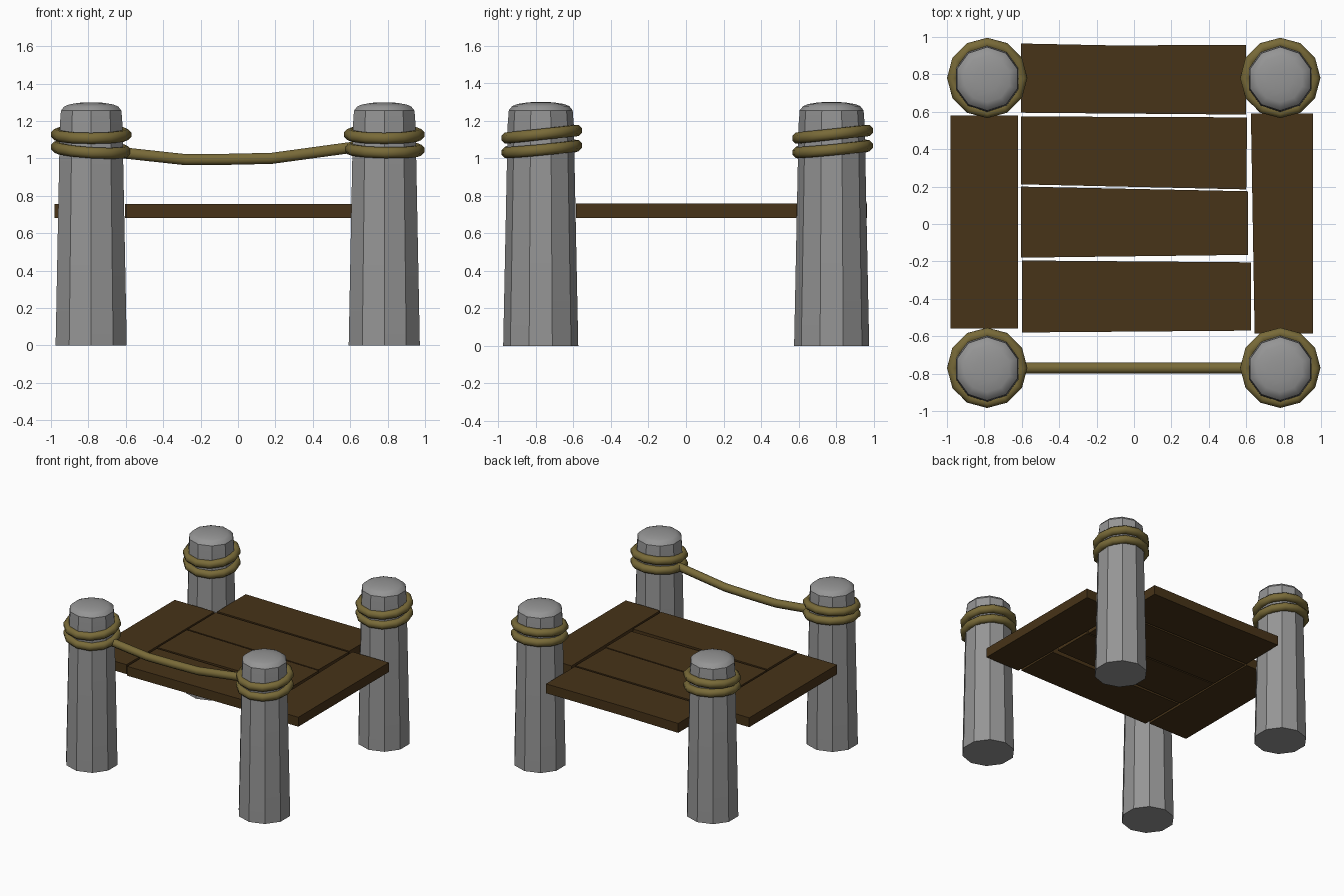
import bpy, bmesh, math
from mathutils import Vector

if "Cube" in bpy.data.objects:
    bpy.data.objects.remove(bpy.data.objects["Cube"])


def material(name, rgb):
    m = bpy.data.materials.new(name)
    m.diffuse_color = (*rgb, 1)
    m.use_nodes = True
    m.node_tree.nodes["Principled BSDF"].inputs["Base Color"].default_value = m.diffuse_color
    return m


STONE = material("grey_post", (0.3, 0.3, 0.3))
WOOD = material("dark_wood", (0.063, 0.033, 0.009))
ROPE = material("rope", (0.19, 0.145, 0.04))


def finish(name, bm, mat, angle=32):
    bmesh.ops.recalc_face_normals(bm, faces=bm.faces)
    me = bpy.data.meshes.new(name)
    bm.to_mesh(me)
    bm.free()
    ob = bpy.data.objects.new(name, me)
    bpy.context.collection.objects.link(ob)
    me.materials.append(mat)
    bpy.ops.object.select_all(action='DESELECT')
    ob.select_set(True)
    bpy.context.view_layer.objects.active = ob
    bpy.ops.object.shade_smooth_by_angle(angle=math.radians(angle))


def skin(bm, loops, closed=False):
    """Bridge successive vertex loops with quads."""
    pairs = list(zip(loops, loops[1:])) + ([(loops[-1], loops[0])] if closed else [])
    for a, b in pairs:
        for i in range(len(a)):
            j = (i + 1) % len(a)
            bm.faces.new((a[i], a[j], b[j], b[i]))
    if not closed:
        bm.faces.new(loops[0])
        bm.faces.new(loops[-1])


def post(name, x, y, sides=10):
    profile = [(0.2, 0), (0.176, 1.18), (0.17, 1.255), (0.152, 1.277),
               (0.125, 1.288), (0.07, 1.297), (0.02, 1.299)]
    bm = bmesh.new()
    loops = []
    for r, z in profile:
        angles = [math.pi / 2 + math.tau * i / sides for i in range(sides)]
        loops.append([bm.verts.new((x + r * math.cos(a), y + r * math.sin(a), z)) for a in angles])
    skin(bm, loops)
    finish(name, bm, STONE)


def rope(name, path, radius=0.032, closed=False, sides=8):
    """Sweep an octagon along a path that stays close to horizontal."""
    bm = bmesh.new()
    loops = []
    n = len(path)
    for i, p in enumerate(path):
        a = path[i - 1] if closed or i else p
        b = path[(i + 1) % n] if closed or i < n - 1 else p
        side = (b - a).cross(Vector((0, 0, 1))).normalized()
        up = side.cross(b - a).normalized()
        angles = [math.tau * (k + 0.5) / sides for k in range(sides)]
        loops.append([bm.verts.new(p + radius * (math.cos(t) * side + math.sin(t) * up)) for t in angles])
    skin(bm, loops, closed)
    finish(name, bm, ROPE, 50)


def coil(name, x, y, z, tilt_x, tilt_y, r=0.185, n=12):
    rope(name, [Vector((x + r * math.cos(a), y + r * math.sin(a),
                        z + tilt_x * math.cos(a) + tilt_y * math.sin(a)))
                for a in (math.tau * i / n for i in range(n))], closed=True)


def plank(name, corners, z0=0.68, z1=0.757):
    bm = bmesh.new()
    skin(bm, [[bm.verts.new((x, y, z)) for x, y in corners] for z in (z0, z1)])
    finish(name, bm, WOOD)


# Posts, each with two tilted rope coils
for side, x in (("left", -0.785), ("right", 0.782)):
    for end, y in (("front", -0.774), ("back", 0.776)):
        post(f"{end}_{side}_post", x, y)
        lean = -0.012 if side == "left" else -0.004
        cy = y + 0.005
        coil(f"{end}_{side}_upper_coil", x, cy, 1.127, 0.0, 0.02)
        coil(f"{end}_{side}_lower_coil", x, cy, 1.048, lean, 0.018)

# Sagging rope across the front
rope("front_rope", [Vector((x, -0.77, z)) for x, z in
                    ((-0.62, 1.03), (-0.28, 0.993), (-0.05, 0.995), (0.18, 1.0), (0.62, 1.06))])

# Deck planks, slightly uneven
planks = {
    "deck_plank_1": ((-0.605, 0.595), (0.6, 0.585), (0.6, 0.957), (-0.12, 0.955), (-0.605, 0.965)),
    "deck_plank_2": ((-0.605, 0.212), (0.6, 0.185), (0.605, 0.57), (-0.605, 0.575)),
    "deck_plank_3": ((-0.605, -0.18), (0.61, -0.165), (0.61, 0.175), (-0.605, 0.2)),
    "deck_plank_4": ((-0.6, -0.58), (0.625, -0.57), (0.625, -0.205), (-0.6, -0.195)),
    "left_plank": ((-0.98, -0.56), (-0.62, -0.56), (-0.62, 0.58), (-0.98, 0.58)),
    "right_plank": ((0.645, -0.585), (0.957, -0.585), (0.957, 0.59), (0.625, 0.59)),
}
for name, corners in planks.items():
    plank(name, corners)
